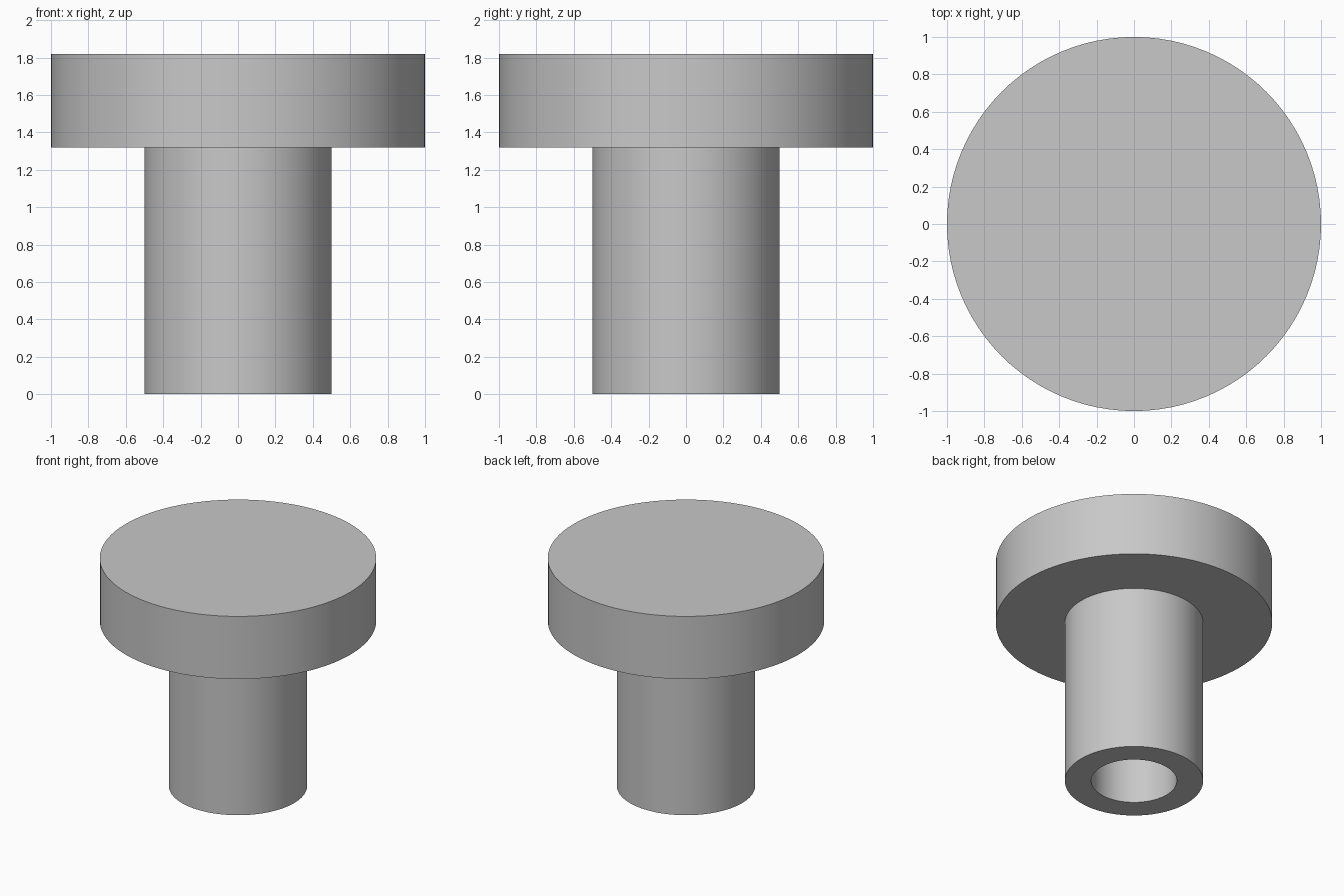
import bpy, bmesh, math

cube = bpy.data.objects.get("Cube")
if cube:
    bpy.data.objects.remove(cube, do_unlink=True)

SEGMENTS = 96
HEAD_RADIUS, STEM_RADIUS, BORE_RADIUS = 1.0, 0.5, 0.31
TOP, SHOULDER = 1.82, 1.32
BORE_DEPTH = SHOULDER

grey = bpy.data.materials.new("plain grey")
grey.use_nodes = True
colour = (0.58, 0.58, 0.58, 1)
grey.diffuse_color = colour
grey.node_tree.nodes["Principled BSDF"].inputs["Base Color"].default_value = colour


def lathe(name, profile, material):
    """Turn a (radius, height) profile around z; it starts and ends on the axis."""
    bm = bmesh.new()
    verts = [bm.verts.new((r, 0, z)) for r, z in profile]
    edges = [bm.edges.new(pair) for pair in zip(verts, verts[1:])]
    bmesh.ops.spin(bm, geom=verts + edges, cent=(0, 0, 0), axis=(0, 0, 1),
                   angle=math.tau, steps=SEGMENTS, use_merge=True)
    bmesh.ops.remove_doubles(bm, verts=bm.verts, dist=0.0001)
    bmesh.ops.recalc_face_normals(bm, faces=bm.faces)
    mesh = bpy.data.meshes.new(name)
    bm.to_mesh(mesh)
    bm.free()
    mesh.materials.append(material)
    obj = bpy.data.objects.new(name, mesh)
    bpy.context.collection.objects.link(obj)
    bpy.ops.object.select_all(action="DESELECT")
    obj.select_set(True)
    bpy.context.view_layer.objects.active = obj
    bpy.ops.object.shade_smooth_by_angle(angle=math.radians(30))
    return obj


# Wide flat head on a hollow stem, turned as one solid with a blind bore
lathe("knob_head_and_stem", [
    (0, TOP),
    (HEAD_RADIUS, TOP),
    (HEAD_RADIUS, SHOULDER),
    (STEM_RADIUS, SHOULDER),
    (STEM_RADIUS, 0),
    (BORE_RADIUS, 0),
    (BORE_RADIUS, BORE_DEPTH),
    (0, BORE_DEPTH),
], grey)
